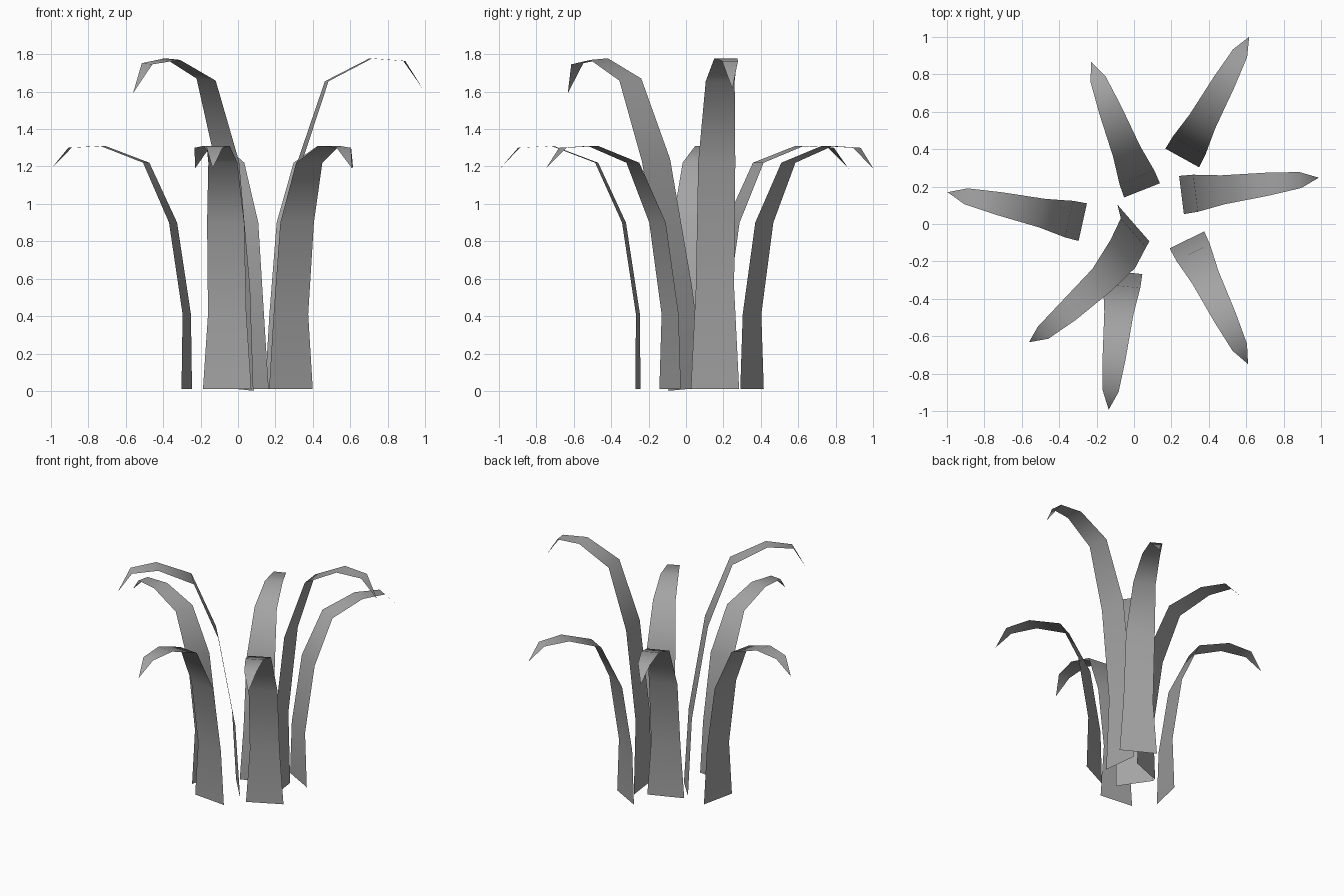
import bpy
import math
from mathutils import Matrix, Vector

cube = bpy.data.objects.get("Cube")
if cube:
    bpy.data.objects.remove(cube, do_unlink=True)

# Single flat leaf colour
leaf_grey = bpy.data.materials.new("leaf_grey")
leaf_grey.use_nodes = True
colour = (0.37, 0.37, 0.37, 1.0)
leaf_grey.diffuse_color = colour
leaf_grey.node_tree.nodes["Principled BSDF"].inputs["Base Color"].default_value = colour

# Shared blade shape: outward reach, height, half width
PROFILE = [
    (0.0, 0.0, 0.13),
    (0.0, 0.40, 0.103),
    (0.075, 0.89, 0.10),
    (0.222, 1.21, 0.078),
    (0.46, 1.30, 0.062),
    (0.64, 1.29, 0.043),
]
TIP = (0.74, 1.18)


def make_blade(name, base, yaw, stretch=1.0, lean=0.0):
    """One arching ribbon that ends in a pointed tip."""
    place = (Matrix.Translation(Vector((base[0], base[1], 0.01)))
             @ Matrix.Rotation(math.radians(lean), 4, 'X')
             @ Matrix.Rotation(math.radians(yaw), 4, 'Z'))
    verts = []
    for reach, height, half in PROFILE:
        verts += [place @ Vector((reach, side * half, height * stretch))
                  for side in (-1, 1)]
    verts.append(place @ Vector((TIP[0], 0, TIP[1] * stretch)))
    last = len(verts) - 1
    faces = [(i, i + 2, i + 3, i + 1) for i in range(0, last - 2, 2)]
    faces.append((last - 2, last, last - 1))

    mesh = bpy.data.meshes.new(name)
    mesh.from_pydata(verts, [], faces)
    mesh.materials.append(leaf_grey)
    mesh.shade_smooth()
    obj = bpy.data.objects.new(name, mesh)
    bpy.context.collection.objects.link(obj)
    return obj


# Ring of short blades
make_blade("right_leaf", (-0.274, 0.01), 167.5)
make_blade("front_leaf", (-0.058, -0.257), 264)
make_blade("front_left_leaf", (0.283, -0.085), 296.2)
make_blade("back_left_leaf", (0.258, 0.353), 61.1)
make_blade("back_leaf", (0.043, 0.18), 111.6)

# Tall blades, the middle one leaning forward
make_blade("tall_left_leaf", (0.254, 0.155), 7.2, stretch=1.36)
make_blade("tall_centre_leaf", (-0.003, 0.005), 221, stretch=1.385, lean=5.4)
